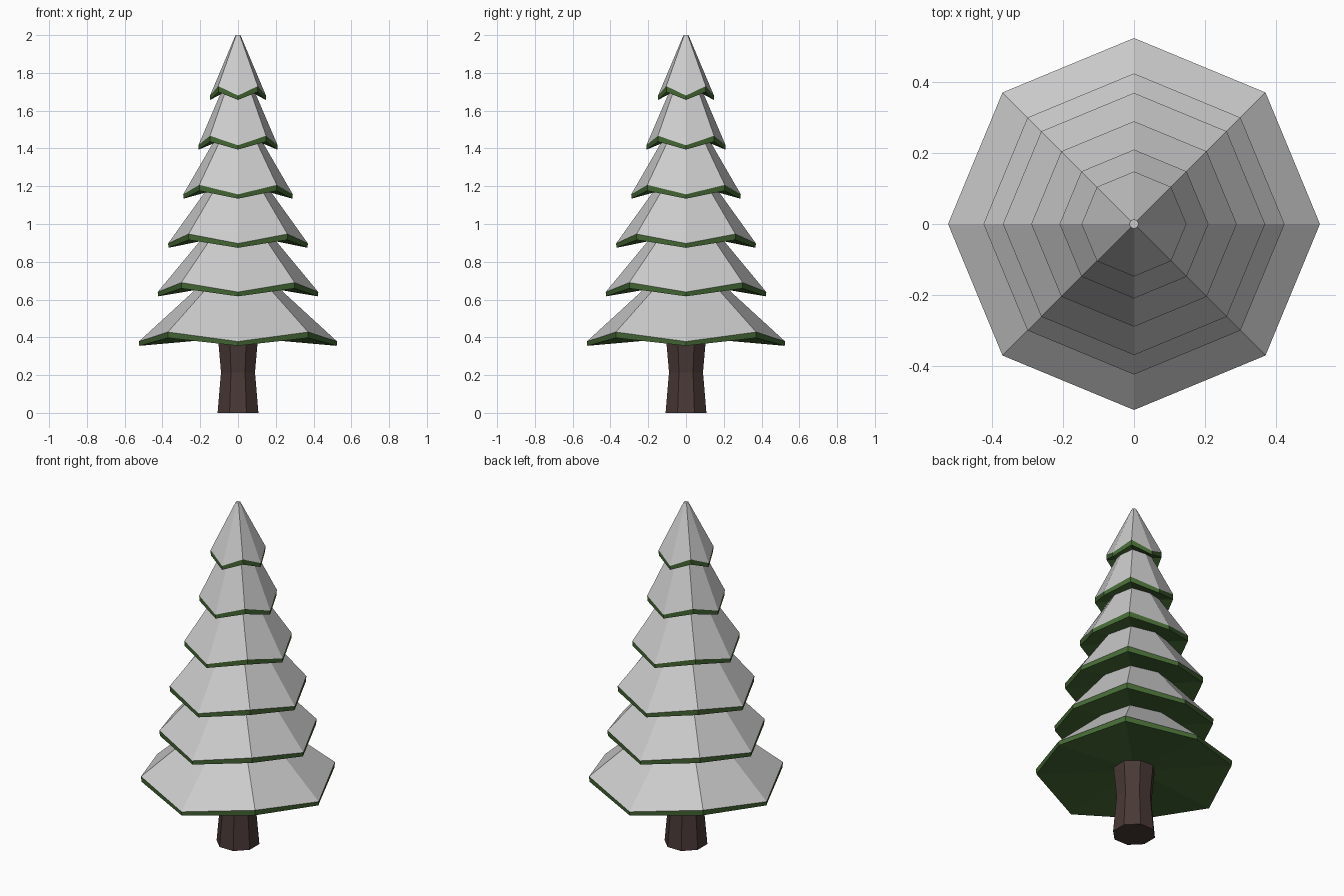
import bpy, math

if "Cube" in bpy.data.objects:
    bpy.data.objects.remove(bpy.data.objects["Cube"])


def material(name, rgb):
    m = bpy.data.materials.new(name)
    m.diffuse_color = (*rgb, 1)
    m.use_nodes = True
    m.node_tree.nodes["Principled BSDF"].inputs["Base Color"].default_value = m.diffuse_color
    return m


def loft(name, rings, mat=None, cap_bottom=False, cap_top=False, turn=0.0):
    """Eight-sided rings of (radius, z, lift of the diagonal corners), skinned together."""
    n = 8
    verts, faces = [], []
    for r, z, lift in rings:
        for i in range(n):
            a = turn + math.tau * i / n
            verts.append((r * math.cos(a), r * math.sin(a), z + lift * (i % 2)))
    for k in range(len(rings) - 1):
        for i in range(n):
            j = (i + 1) % n
            a, b = k * n, (k + 1) * n
            # split each quad so the ridge corners stay crisp
            faces.append((a + i, a + j, b + j, b + i))
    if cap_bottom:
        faces.append(tuple(reversed(range(n))))
    if cap_top:
        faces.append(tuple(range(len(verts) - n, len(verts))))
    me = bpy.data.meshes.new(name)
    me.from_pydata(verts, [], faces)
    ob = bpy.data.objects.new(name, me)
    bpy.context.collection.objects.link(ob)
    if mat:
        me.materials.append(mat)
    return ob


green = material("needles", (0.06, 0.14, 0.035))
brown = material("bark", (0.065, 0.04, 0.036))

# Tiers: rim radius, rim top height, then neck radius and height above it
tiers = [
    (0.525, 0.378, 0.228, 0.650),
    (0.425, 0.640, 0.203, 0.908),
    (0.370, 0.897, 0.178, 1.165),
    (0.290, 1.157, 0.135, 1.425),
    (0.210, 1.417, 0.095, 1.685),
    (0.148, 1.680, 0.013, 2.000),
]
LIFT, RIM = 0.05, 0.023
inner = (0.10, 0.395, 0.0)
for i, (r, z, neck_r, neck_z) in enumerate(tiers):
    top = i == len(tiers) - 1
    neck = (neck_r, neck_z, 0.0 if top else 0.015)
    # Snow cover
    loft(f"snow_tier_{i + 1}", [(r, z, LIFT), neck], cap_top=top)
    # Green underside and rim
    loft(f"branch_tier_{i + 1}", [inner, (r * 0.995, z - RIM, LIFT - 0.008), (r, z, LIFT)], green)
    inner = neck

# Trunk, waisted, flat side to the front
k = 1 / math.cos(math.pi / 8)
loft("trunk", [(0.108 * k, 0, 0), (0.09 * k, 0.215, 0), (0.106 * k, 0.40, 0)],
     brown, cap_bottom=True, turn=math.pi / 8)
